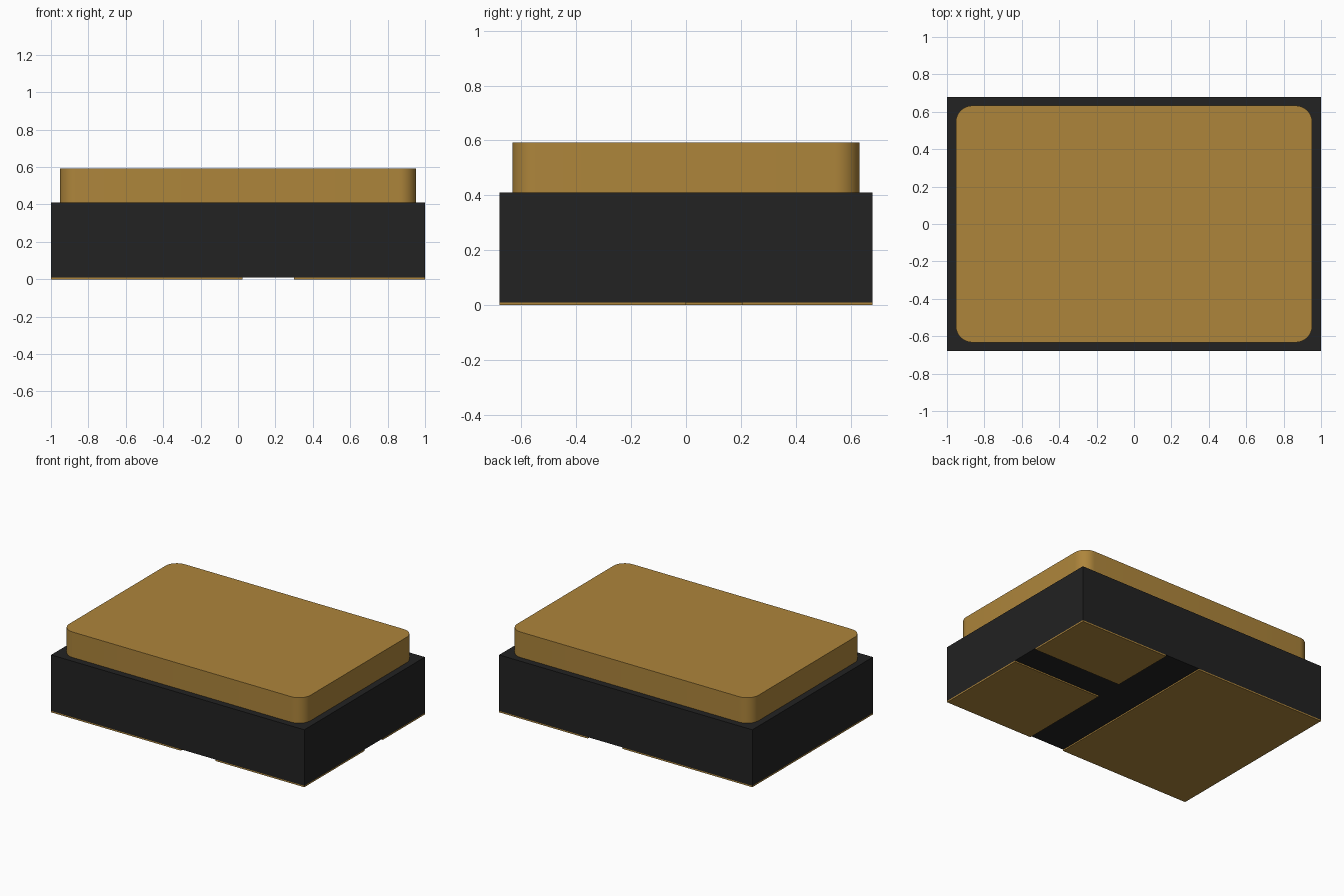
import bpy
import math

if "Cube" in bpy.data.objects:
    bpy.data.objects.remove(bpy.data.objects["Cube"])

# Materials
def flat_colour(name, rgb):
    mat = bpy.data.materials.new(name)
    mat.diffuse_color = (*rgb, 1.0)
    mat.use_nodes = True
    mat.node_tree.nodes["Principled BSDF"].inputs["Base Color"].default_value = mat.diffuse_color
    return mat

gold = flat_colour("gold", (0.42, 0.235, 0.044))
black = flat_colour("matte black", (0.016, 0.016, 0.016))


def extrude_outline(name, outline, z0, z1, mat):
    """Closed prism from a counter-clockwise xy outline."""
    n = len(outline)
    verts = [(x, y, z) for z in (z0, z1) for x, y in outline]
    faces = [tuple(reversed(range(n))), tuple(range(n, 2 * n))]
    faces += [(i, (i + 1) % n, n + (i + 1) % n, n + i) for i in range(n)]
    mesh = bpy.data.meshes.new(name)
    mesh.from_pydata(verts, [], faces)
    mesh.materials.append(mat)
    obj = bpy.data.objects.new(name, mesh)
    bpy.context.collection.objects.link(obj)
    return obj


def rectangle(x0, x1, y0, y1):
    return [(x0, y0), (x1, y0), (x1, y1), (x0, y1)]


def rounded_rectangle(hx, hy, r, steps=10):
    points = []
    for k, (sx, sy) in enumerate([(1, 1), (-1, 1), (-1, -1), (1, -1)]):
        for i in range(steps + 1):
            a = math.pi / 2 * (k + i / steps)
            points.append((sx * (hx - r) + r * math.cos(a),
                           sy * (hy - r) + r * math.sin(a)))
    return points


HALF_Y = 0.68
PAD_TOP, BODY_TOP, LID_TOP = 0.01, 0.41, 0.592

# Ceramic body
extrude_outline("body", rectangle(-1, 1, -HALF_Y, HALF_Y), PAD_TOP, BODY_TOP, black)

# Metal lid with rounded upright corners
lid = extrude_outline("lid", rounded_rectangle(0.953, 0.633, 0.09), BODY_TOP, LID_TOP, gold)
bpy.context.view_layer.objects.active = lid
lid.select_set(True)
bpy.ops.object.shade_smooth_by_angle(angle=math.radians(30))
lid.select_set(False)

# Contact pads on the underside
pads = {
    "large_pad": (-1, 0.025, -HALF_Y, HALF_Y),
    "front_small_pad": (0.30, 1, -HALF_Y, 0.0),
    "back_small_pad": (0.30, 1, 0.205, HALF_Y),
}
for name, bounds in pads.items():
    extrude_outline(name, rectangle(*bounds), 0.0, PAD_TOP, gold)
